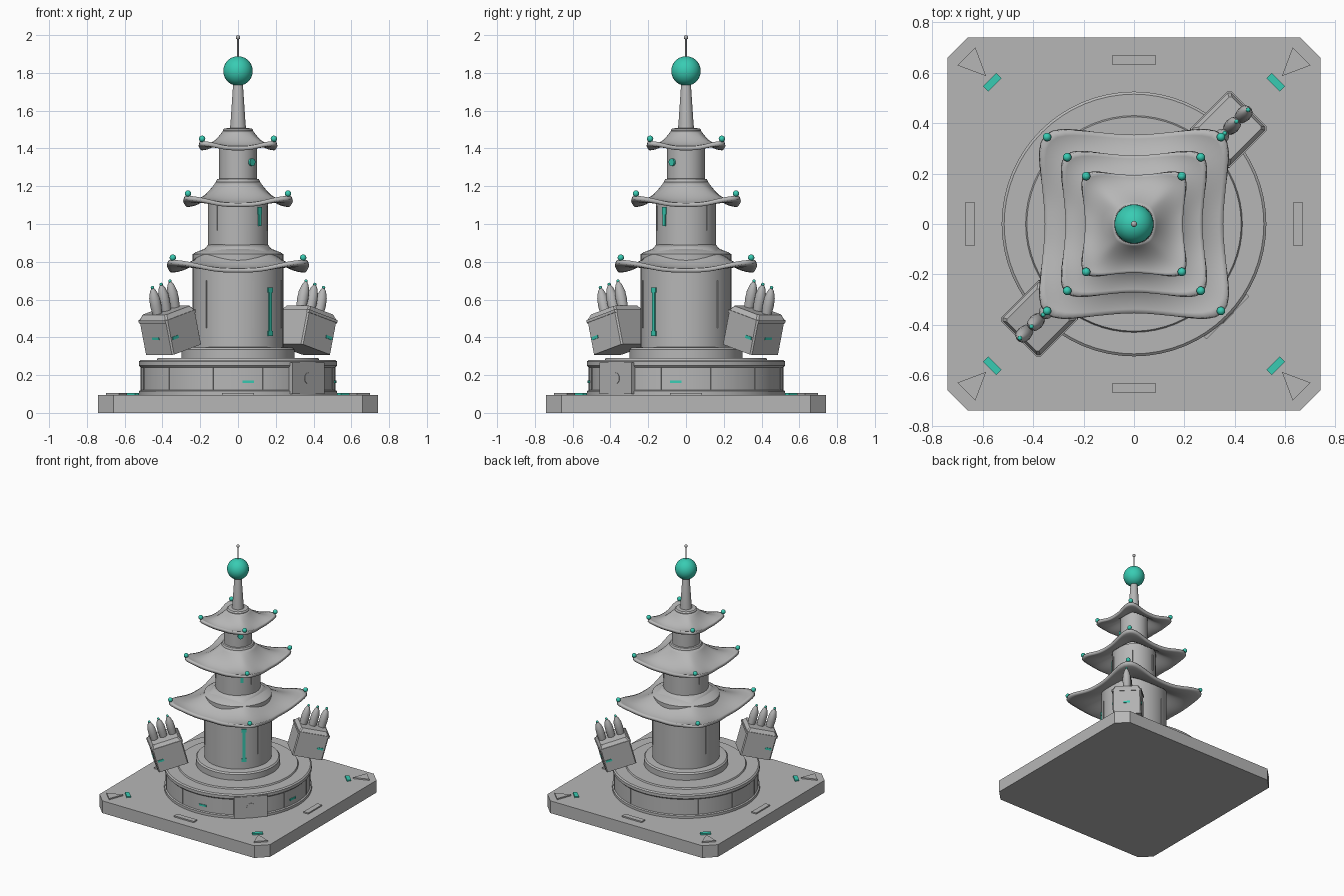
import bpy, bmesh
from math import sin, cos, pi, radians, hypot
from mathutils import Matrix, Vector

cube = bpy.data.objects.get("Cube")
if cube:
    bpy.data.objects.remove(cube)


def material(name, rgb):
    m = bpy.data.materials.new(name)
    m.use_nodes = True
    m.diffuse_color = (*rgb, 1)
    m.node_tree.nodes["Principled BSDF"].inputs["Base Color"].default_value = (*rgb, 1)
    return m


GREY = material("stone grey", (0.47, 0.47, 0.47))
TEAL = material("glowing teal", (0.04, 0.6, 0.45))


def finish(name, bm, mat, matrix=Matrix(), smooth=True):
    bmesh.ops.recalc_face_normals(bm, faces=bm.faces)
    mesh = bpy.data.meshes.new(name)
    bm.to_mesh(mesh)
    bm.free()
    mesh.materials.append(mat)
    ob = bpy.data.objects.new(name, mesh)
    bpy.context.collection.objects.link(ob)
    ob.matrix_world = matrix
    if smooth:
        bpy.ops.object.select_all(action='DESELECT')
        ob.select_set(True)
        bpy.context.view_layer.objects.active = ob
        bpy.ops.object.shade_smooth_by_angle(angle=radians(35))
    return ob


def lathe(name, profile, mat=GREY, matrix=Matrix(), sides=64):
    # Closed solid turned from (radius, height) points
    bm = bmesh.new()
    rings = [[bm.verts.new((r * cos(2 * pi * i / sides), r * sin(2 * pi * i / sides), z))
              for i in range(sides)] for r, z in profile]
    for a, b in zip(rings, rings[1:]):
        for i in range(sides):
            j = (i + 1) % sides
            bm.faces.new((a[i], a[j], b[j], b[i]))
    bm.faces.new(rings[0])
    bm.faces.new(rings[-1])
    return finish(name, bm, mat, matrix)


def prism(name, outline, z0, z1, mat=GREY, matrix=Matrix(), top_scale=1):
    # Upright prism, optionally tapered towards the top
    bm = bmesh.new()
    low = [bm.verts.new((x, y, z0)) for x, y in outline]
    high = [bm.verts.new((x * top_scale, y * top_scale, z1)) for x, y in outline]
    bm.faces.new(low)
    bm.faces.new(high)
    for i in range(len(low)):
        j = (i + 1) % len(low)
        bm.faces.new((low[i], low[j], high[j], high[i]))
    return finish(name, bm, mat, matrix, False)


def box(name, size, matrix=Matrix(), mat=GREY):
    bm = bmesh.new()
    bmesh.ops.create_cube(bm, size=1, matrix=Matrix.Diagonal((*size, 1)))
    return finish(name, bm, mat, matrix, False)


def ball(name, radius, loc, mat=TEAL, seg=16):
    bm = bmesh.new()
    bmesh.ops.create_uvsphere(bm, u_segments=seg, v_segments=seg // 2, radius=radius)
    return finish(name, bm, mat, Matrix.Translation(loc))


def around(angle, radius, z):
    # Frame facing outward at a compass angle, local x pointing away from the axis
    return Matrix.Rotation(radians(angle), 4, 'Z') @ Matrix.Translation((radius, 0, z))


def chamfered(hx, hy, c):
    return [(hx, c - hy), (hx, hy - c), (hx - c, hy), (c - hx, hy),
            (-hx, hy - c), (-hx, c - hy), (c - hx, -hy), (hx - c, -hy)]


# Base slab with floor plates
prism("base_slab", chamfered(.74, .74, .08), 0, .096)
for k in range(4):
    box("edge_plate", (.04, .17, .012), around(90 * k, .65, .1))
    box("corner_light", (.03, .075, .012), around(45 + 90 * k, .795, .1), TEAL)
    prism("corner_wedge", [(.07, -.05), (.07, .05), (-.04, 0)], .09, .106,
          GREY, around(45 + 90 * k, .87, 0))

# Round plinth
lathe("plinth", [(.525, .09), (.525, .115), (.515, .12), (.515, .24), (.525, .25),
                 (.525, .272), (.515, .28), (.43, .28), (.425, .29), (.3, .29)])
box("plinth_door", (.04, .24, .165), around(-45, .507, .183))
lathe("door_handle", [(.03, -.003), (.03, .003)], GREY,
      around(-45, .527, .183) @ Matrix.Rotation(pi / 2, 4, 'Y'), 20)
for a in (-84, -6):
    box("plinth_light", (.012, .06, .014), around(a, .514, .165), TEAL)
for k in range(12):
    if k != 10:
        box("plinth_seam", (.008, .005, .12), around(15 + 30 * k, .515, .18))

# Tower storeys
lathe("tower_foot", [(.3, .28), (.3, .335), (.29, .345), (.24, .35)])
lathe("lower_storey", [(.24, .3), (.24, .84), (.225, .85), (.16, .875)])
lathe("middle_storey", [(.16, .8), (.16, 1.15)])
lathe("middle_collar", [(.115, 1.17), (.117, 1.225), (.11, 1.237), (.1, 1.24)])
lathe("upper_storey", [(.1, 1.2), (.1, 1.46)])
lathe("top_collar", [(.08, 1.47), (.08, 1.497), (.072, 1.506), (.05, 1.508)])

# Slim ribs and glowing slits on the storeys
for a in (-72, -18, -135, 45, 108, 162):
    box("lower_rib", (.012, .012, .25), around(a, .238, .575))
    box("middle_rib", (.01, .01, .13), around(a, .159, 1.03))
box("lower_slit", (.012, .02, .25), around(-45, .24, .535), TEAL)
for z in (.42, .65):
    box("lower_slit_end", (.012, .035, .025), around(-45, .24, z), TEAL)
box("middle_slit", (.012, .02, .1), around(-45, .16, 1.04), TEAL)
box("middle_slit_end", (.012, .03, .04), around(-45, .16, 1.07), TEAL)
lathe("upper_lamp", [(.02, -.008), (.02, .01)], TEAL,
      around(-45, .1, 1.327) @ Matrix.Rotation(pi / 2, 4, 'Y'), 20)


def roof(name, top_r, top_z, half, edge_z, lift, knob):
    # Round at the collar, square and upswept at the eaves
    sides, steps = 96, 12
    bm = bmesh.new()
    rings = []
    for s in range(steps + 1):
        t = s / steps
        ring = []
        for i in range(sides):
            a = 2 * pi * i / sides
            c, n = abs(cos(a)), abs(sin(a))
            eave = half / (c ** 9 + n ** 9) ** (1 / 9) * (1 - .03 * cos(4 * a))
            corner = sin(2 * a) ** 4
            r = top_r + (eave - top_r) * t
            z = edge_z + (top_z - edge_z) * (1 - t) ** 2 + lift * corner * t ** 3
            ring.append(bm.verts.new((r * cos(a), r * sin(a), z)))
        rings.append(ring)
    for a, b in zip(rings, rings[1:]):
        for i in range(sides):
            j = (i + 1) % sides
            bm.faces.new((a[i], b[i], b[j], a[j]))
    ob = finish(name, bm, GREY)
    mod = ob.modifiers.new("thickness", 'SOLIDIFY')
    mod.thickness = .022
    mod.offset = -1
    for sx in (-1, 1):
        for sy in (-1, 1):
            ball(name + "_knob", .017, (sx * knob, sy * knob, edge_z + lift + .012))


roof("lower_roof", .155, .895, .365, .765, .045, .345)
roof("middle_roof", .115, 1.225, .28, 1.112, .037, .265)
roof("upper_roof", .078, 1.495, .2, 1.412, .027, .19)

# Spire and orb
lathe("spire", [(.045, 1.49), (.04, 1.53), (.026, 1.74), (.02, 1.76)], sides=32)
ball("orb", .078, (0, 0, 1.81), seg=32)
lathe("antenna", [(.005, 1.87), (.004, 1.985)], sides=12)
ball("antenna_tip", .012, (0, 0, 1.988), GREY)

# Two launcher pods leaning outward on opposite corners
for a in (45, 225):
    pod = around(a, .51, .437) @ Matrix.Rotation(radians(15), 4, 'Y')
    prism("pod_body", chamfered(.112, .105, .008), -.105, .075, GREY, pod)
    prism("pod_rim", chamfered(.118, .11, .01), .07, .085, GREY, pod)
    prism("pod_lid", chamfered(.112, .105, .01), .085, .11, GREY, pod, .85)
    box("pod_end_light", (.012, .05, .014), pod @ Matrix.Translation((.11, 0, -.015)), TEAL)
    for side in (-1, 1):
        box("pod_side_light", (.045, .012, .016),
            pod @ Matrix.Translation((.072, side * .103, -.02)), TEAL)
    for x in (-.068, 0, .068):
        place = pod @ Matrix.Translation((x, 0, .105))
        lathe("rocket", [(.026, 0), (.03, .05), (.028, .09), (.018, .125), (.008, .142)],
              GREY, place, 20)
        ball("rocket_tip", .009, place @ Vector((0, 0, .147)), TEAL, 12)
